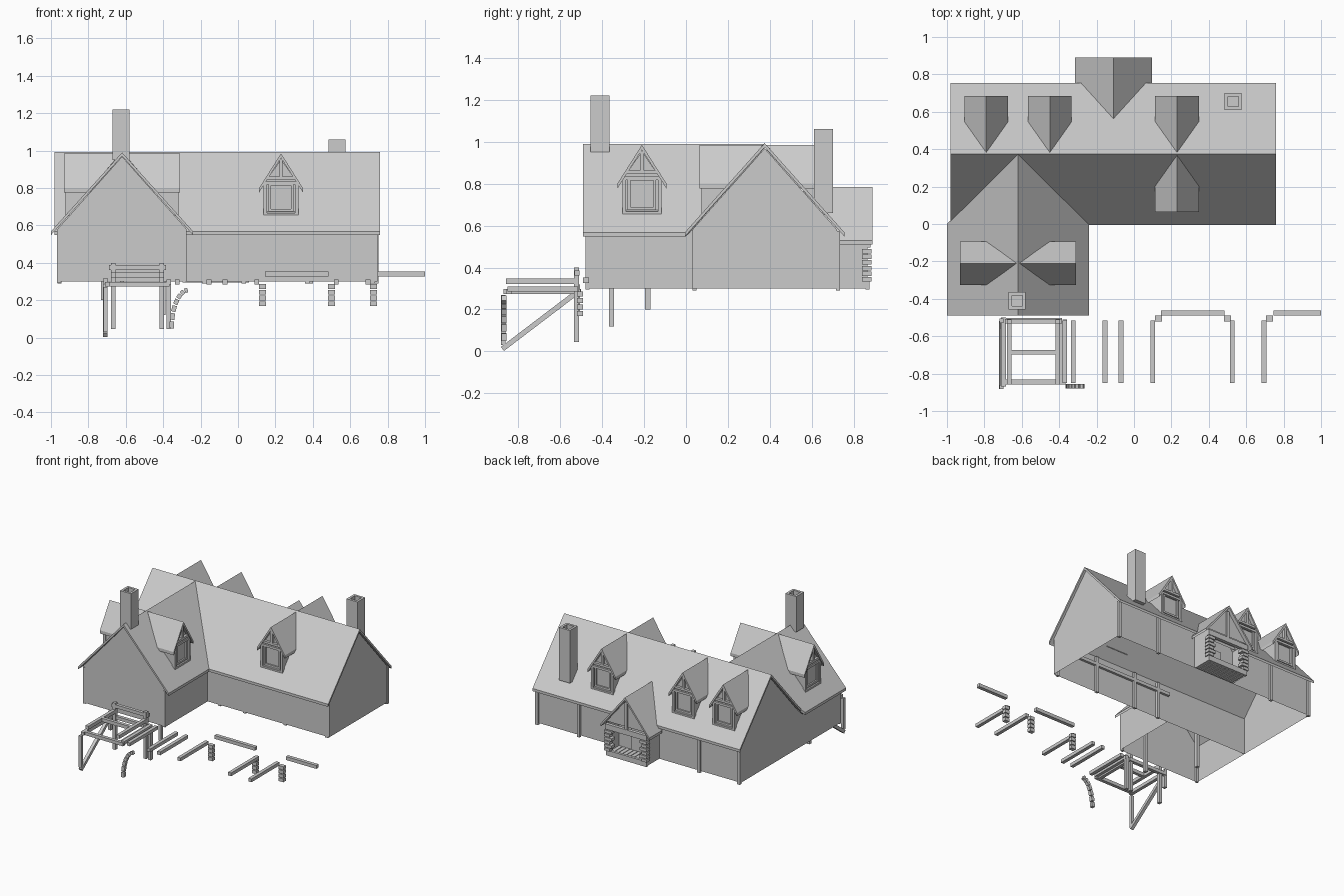
import bpy, bmesh, math
from mathutils import Matrix, Vector

if "Cube" in bpy.data.objects:
    bpy.data.objects.remove(bpy.data.objects["Cube"])

mat = bpy.data.materials.new("plain grey")
mat.diffuse_color = (0.6, 0.6, 0.6, 1)
mat.use_nodes = True
mat.node_tree.nodes["Principled BSDF"].inputs["Base Color"].default_value = mat.diffuse_color
I = Matrix.Identity(4)


def place(x, y, deg=0):
    return Matrix.Translation((x, y, 0)) @ Matrix.Rotation(math.radians(deg), 4, 'Z')


def add(name, bm, M=I):
    bmesh.ops.recalc_face_normals(bm, faces=bm.faces)
    me = bpy.data.meshes.new(name)
    bm.to_mesh(me)
    bm.free()
    me.materials.append(mat)
    ob = bpy.data.objects.new(name, me)
    ob.matrix_world = M
    bpy.context.collection.objects.link(ob)
    return ob


def boxes(name, items, M=I):
    """Axis-aligned boxes given as x0,x1,y0,y1,z0,z1, joined in one object."""
    bm = bmesh.new()
    for x0, x1, y0, y1, z0, z1 in items:
        m = Matrix.Translation(((x0+x1)/2, (y0+y1)/2, (z0+z1)/2)) @ Matrix.Diagonal((x1-x0, y1-y0, z1-z0, 1))
        bmesh.ops.create_cube(bm, size=1, matrix=m)
    return add(name, bm, M)


def beam(name, a, b, w, M=I):
    a, b = Vector(a), Vector(b)
    d = b - a
    m = Matrix.Translation((a+b)/2) @ d.to_track_quat('Z', 'Y').to_matrix().to_4x4() @ Matrix.Diagonal((w, w, d.length, 1))
    bm = bmesh.new()
    bmesh.ops.create_cube(bm, size=1, matrix=m)
    return add(name, bm, M)


def roof(name, M, half, zr, ze, yf, ym, yb, t=0.02):
    """Two sloping slabs, ridge along local y, back end cut to a valley."""
    bm = bmesh.new()
    for s in (-1, 1):
        pts = [(0, yf, zr), (s*half, yf, ze), (s*half, ym, ze), (0, yb, zr)]
        top = [bm.verts.new(p) for p in pts]
        low = [bm.verts.new((p[0], p[1], p[2]-t)) for p in pts]
        bm.faces.new(top)
        bm.faces.new(low[::-1])
        for i in range(4):
            j = (i+1) % 4
            bm.faces.new((top[i], low[i], low[j], top[j]))
    return add(name, bm, M)


def shell(name, M, half, z0, ze, zr, yf, back=None, gable_only=False):
    """Gabled wall shell, open below; without a back it dies into the main slope."""
    bm = bmesh.new()
    pts = [(-half, z0), (-half, ze), (0, zr), (half, ze), (half, z0)]
    f = [bm.verts.new((x, yf, z)) for x, z in pts]
    b = [bm.verts.new((x, back if back is not None else -min(0.345, max(0.0, (0.975-z)/1.12)), z)) for x, z in pts]
    for i in range(4):
        bm.faces.new((f[i], f[i+1], b[i+1], b[i]))
    bm.faces.new(f[1:4] if gable_only else f)
    if back is not None:
        bm.faces.new(b)
    return add(name, bm, M)


# main house and front wing
main = place(0, 0.375, 90)
wing = place(-0.62, 0.375)
shell("main_walls", main, 0.345, 0.3, 0.58, 0.968, -0.745, 0.965)
roof("main_roof", main, 0.38, 0.993, 0.568, -0.76, 0.98, 0.98)
shell("wing_walls", wing, 0.345, 0.3, 0.58, 0.968, -0.85)
roof("wing_roof", wing, 0.38, 0.99, 0.568, -0.865, -0.375, 0)

# timber posts on the walls
boxes("back_wall_posts", [(x-.011, x+.011, .715, .735, .29, .575) for x in (.74, .39, -.62, -.955)])
boxes("front_wall_posts", [(x-.012, x+.012, .032, .05, .29, .57) for x in (.72, .37, .03, -.18)])
boxes("front_wall_rail", [(-.28, .74, .032, .05, .5, .525)])
boxes("wing_corner_posts", [(x-.01, x+.01, -.478, -.46, .295, .57) for x in (-.957, -.288)])

# hanging posts under the wing
boxes("wing_inner_posts", [(-.732, -.708, -.195, -.17, .2, .5), (-.412, -.388, -.367, -.343, .12, .5)])


# dormers
def dormer(name, M):
    roof(name + "_roof", M, 0.117, 0.985, 0.80, -0.31, -0.168, -0.008, 0.024)
    shell(name + "_body", M, 0.088, 0.66, 0.825, 0.955, -0.285)
    frame = []
    for w, t, z0, z1, y in ((.093, .017, .65, .835, -.302), (.068, .014, .675, .828, -.296)):
        frame += [(-w, w, y, -.28, z0, z0+t), (-w, w, y, -.28, z1-t, z1),
                  (-w, t-w, y, -.28, z0, z1), (w-t, w, y, -.28, z0, z1)]
    frame += [(-.075, .075, -.305, -.285, .845, .862), (-.009, .009, -.305, -.285, .86, .955)]
    boxes(name + "_window_frame", frame, M)


for i, x in enumerate((-.79, -.45, .23)):
    dormer("back_dormer_%d" % (i+1), place(x, .375, 180))
dormer("front_dormer", place(.23, .375))
dormer("wing_dormer_right", place(-.62, -.21, 90))
dormer("wing_dormer_left", place(-.62, -.21, -90))


# chimneys with open flues
def chimney(name, x, y, z0, z1, r=.046, t=.018):
    boxes(name, [(x-r, x+r, y-r, y-r+t, z0, z1), (x-r, x+r, y+r-t, y+r, z0, z1),
                 (x-r, x-r+t, y-r+t, y+r-t, z0, z1), (x+r-t, x+r, y-r+t, y+r-t, z0, z1),
                 (x-r+t, x+r-t, y-r+t, y+r-t, z0, z1-.04)])


chimney("wing_chimney", -.625, -.41, .95, 1.22)
chimney("main_chimney", .53, .655, .66, 1.06)

# back porch
porch = place(-.11, .375, 180)
roof("porch_roof", porch, .205, .783, .53, -.515, -.36, -.185)
shell("porch_walls", porch, .17, .3, .55, .758, -.49, gable_only=True)
boxes("porch_lintel_and_sill", [(-.175, .175, -.505, -.48, .495, .535), (-.17, .17, -.5, -.48, .295, .335)], porch)
boxes("porch_king_post", [(-.01, .01, -.503, -.488, .53, .74)], porch)
quoins = []
for i in range(6):
    w = .06 if i % 2 else .045
    z = .333 + i*.027
    for x0, x1 in ((-.178, -.178+w), (.178-w, .178)):
        quoins.append((x0, x1, -.508, -.465, z, z+.021))
boxes("porch_corner_stones", quoins, porch)
boxes("porch_floor_planks", [(-.165+i*.033, -.137+i*.033, -.48, -.35, .3, .312) for i in range(10)], porch)
boxes("porch_door", [(-.06, .06, -.355, -.345, .312, .5)], porch)

# timber stand in front of the wing
boxes("stand_posts", [(x-.012, x+.012, -.535, -.51, .045, z) for x, z in
                      ((-.667, .4), (-.408, .4), (-.37, .29), (-.325, .07))][:3])
boxes("stand_left_post", [(-.72, -.698, -.53, -.505, .18, .32), (-.72, -.698, -.882, -.86, .03, .27)])
boxes("stand_lower_beams", [(-.71, -.365, -.857, -.832, .273, .298), (-.71, -.385, -.527, -.502, .273, .298),
                            (-.71, -.685, -.87, -.5, .273, .298), (-.405, -.38, -.857, -.52, .273, .298)])
boxes("stand_upper_beams", [(-.68, -.655, -.857, -.52, .322, .348), (-.42, -.395, -.857, -.52, .322, .348),
                            (-.665, -.41, -.697, -.673, .322, .348)])
boxes("stand_top_rail", [(-.69, -.385, -.532, -.508, .362, .387)])
beam("stand_brace", (-.709, -.875, .012), (-.709, -.525, .278), .024)

# curved bracket of small blocks
for i in range(7):
    a0 = math.pi - i*math.pi/14
    a1 = math.pi - (i+.8)*math.pi/14
    p, q = [(-.265 + .09*math.cos(a), -.868, .05 + .205*math.sin(a)) for a in (a0, a1)]
    beam("curved_bracket_block_%d" % (i+1), p, q, .024)

# loose joists, rails and stone stacks in a row
boxes("loose_joists", [(x-.013, x+.013, -.85, -.515, .285, .31) for x in (-.37, -.325, -.155, -.07, .1, .525, .695)])
boxes("loose_rails", [(.145, .485, -.49, -.463, .327, .353), (.745, 1.0, -.49, -.463, .327, .353)])
boxes("stone_stacks", [(x-.019, x+.019, -.52, -.49, .168+i*.031, .193+i*.031) for x in (.13, .5, .725) for i in range(4)])
